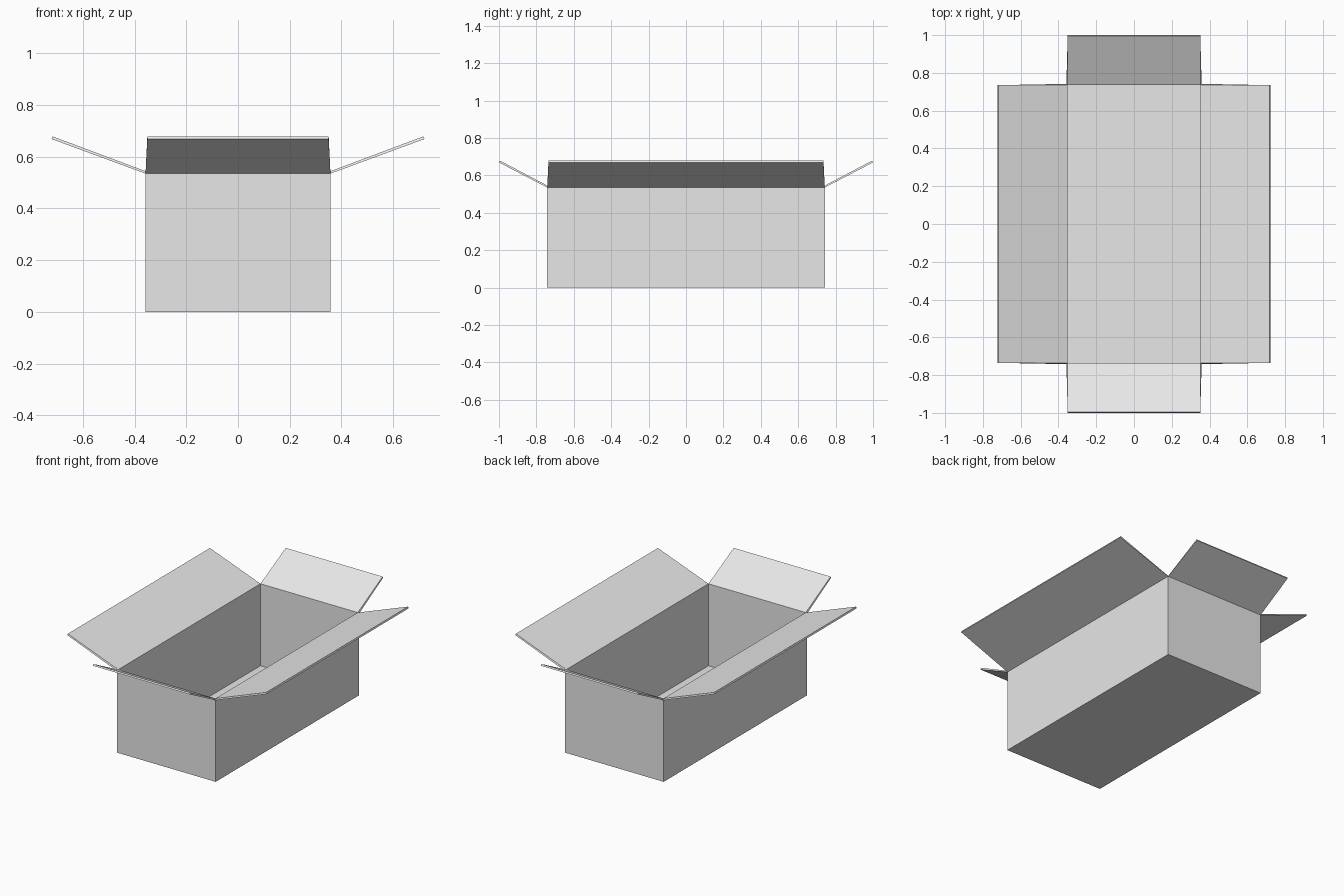
import bpy
import bmesh

cube = bpy.data.objects.get("Cube")
if cube:
    bpy.data.objects.remove(cube, do_unlink=True)

HALF_X, HALF_Y, RIM = 0.358, 0.742, 0.535   # body
TIP_X, TIP_Y, TIP_Z = 0.722, 1.0, 0.669     # outer edges of the flaps
TAPER = 0.007                               # flaps narrow slightly to the tip
THICKNESS = 0.011

# Single card colour
card = bpy.data.materials.new("card_grey")
card.use_nodes = True
grey = (0.8, 0.8, 0.8, 1)
card.diffuse_color = grey
card.node_tree.nodes["Principled BSDF"].inputs["Base Color"].default_value = grey

bm = bmesh.new()
signs = [(-1, -1), (1, -1), (1, 1), (-1, 1)]
base = [bm.verts.new((x * HALF_X, y * HALF_Y, 0)) for x, y in signs]
rim = [bm.verts.new((x * HALF_X, y * HALF_Y, RIM)) for x, y in signs]

# Floor
bm.faces.new(base[::-1])

for i in range(4):
    j = (i + 1) % 4
    # Wall
    bm.faces.new((base[i], base[j], rim[j], rim[i]))
    # Flap folded outwards from the top of that wall
    tips = []
    for k in (j, i):
        x, y = signs[k]
        if i % 2 == 0:
            tip = (x * (HALF_X - TAPER), y * TIP_Y, TIP_Z)
        else:
            tip = (x * TIP_X, y * (HALF_Y - TAPER), TIP_Z)
        tips.append(bm.verts.new(tip))
    bm.faces.new((rim[i], rim[j], *tips))

mesh = bpy.data.meshes.new("open_carton")
bm.to_mesh(mesh)
bm.free()
mesh.materials.append(card)
carton = bpy.data.objects.new("open_carton", mesh)
bpy.context.collection.objects.link(carton)

# Card thickness, grown towards the inside
solid = carton.modifiers.new("card_thickness", "SOLIDIFY")
solid.thickness = THICKNESS
solid.offset = -1
